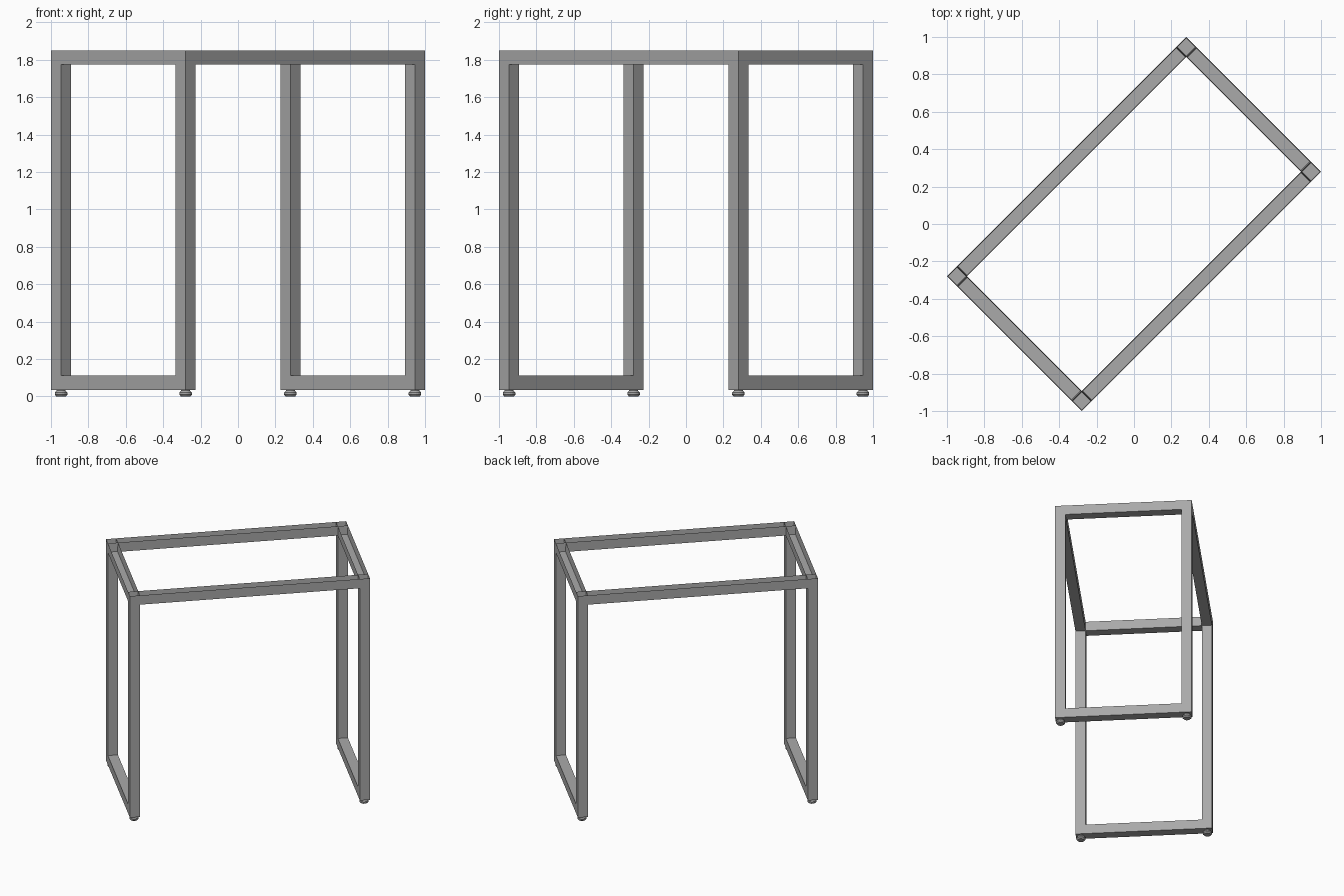
import bpy, bmesh, math
from mathutils import Matrix

if "Cube" in bpy.data.objects:
    bpy.data.objects.remove(bpy.data.objects["Cube"])

ROT = Matrix.Rotation(math.radians(45), 4, 'Z')   # whole frame stands diagonally
A, B = 0.905, 0.509        # half length, half depth
W = 0.076                  # tube width
Z0, Z1 = 0.035, 1.85       # underside of frame, top
WALL = 0.006


def material(name, value):
    m = bpy.data.materials.new(name)
    m.diffuse_color = (value, value, value, 1)
    m.use_nodes = True
    m.node_tree.nodes["Principled BSDF"].inputs["Base Color"].default_value = m.diffuse_color
    return m


steel = material("grey_steel", 0.40)


def finish(name, bm):
    bmesh.ops.recalc_face_normals(bm, faces=bm.faces[:])
    bmesh.ops.transform(bm, matrix=ROT, verts=bm.verts[:])
    me = bpy.data.meshes.new(name)
    bm.to_mesh(me)
    bm.free()
    me.materials.append(steel)
    ob = bpy.data.objects.new(name, me)
    bpy.context.collection.objects.link(ob)
    return ob


def tube(name, centre, size, open_top=False):
    """Box section; open_top sinks the top face to leave thin walls."""
    bm = bmesh.new()
    bmesh.ops.create_cube(bm, size=1, matrix=Matrix.Translation(centre) @ Matrix.Diagonal((*size, 1)))
    if open_top:
        bm.normal_update()
        top = max(bm.faces, key=lambda f: f.calc_center_median().z)
        bmesh.ops.inset_region(bm, faces=[top], thickness=WALL)
        for v in top.verts:
            v.co.z -= W - WALL
    return finish(name, bm)


def foot(name, x, y):
    """Small levelling foot turned from a stepped profile."""
    bm = bmesh.new()
    prof = [(0, 0), (0.026, 0), (0.034, 0.009), (0.034, 0.02), (0.024, 0.031), (0.024, Z0 + 0.002), (0, Z0 + 0.002)]
    vs = [bm.verts.new((r, 0, z)) for r, z in prof]
    es = [bm.edges.new(p) for p in zip(vs, vs[1:])]
    bmesh.ops.spin(bm, geom=vs + es, axis=(0, 0, 1), cent=(0, 0, 0), steps=20, angle=2 * math.pi)
    bmesh.ops.remove_doubles(bm, verts=bm.verts[:], dist=1e-5)
    bmesh.ops.translate(bm, verts=bm.verts[:], vec=(x, y, 0))
    finish(name, bm)


lx, ly = A - W / 2, B - W / 2
zt = Z1 - W / 2
for sx, end in ((-1, "left"), (1, "right")):
    # end frame: two legs, top rail and floor rail
    for sy, side in ((-1, "front"), (1, "back")):
        tube(f"{side}_{end}_leg", (sx * lx, sy * ly, (Z0 + Z1) / 2), (W, W, Z1 - Z0), True)
        foot(f"{side}_{end}_foot", sx * lx, sy * ly)
    tube(f"{end}_top_rail", (sx * lx, 0, zt), (W, 2 * B - 2 * W, W), True)
    tube(f"{end}_floor_rail", (sx * lx, 0, Z0 + W / 2), (W, 2 * B - 2 * W, W))

# long top rails joining the end frames
for sy, side in ((-1, "front"), (1, "back")):
    tube(f"{side}_long_rail", (0, sy * ly, zt), (2 * A - 2 * W, W, W), True)
